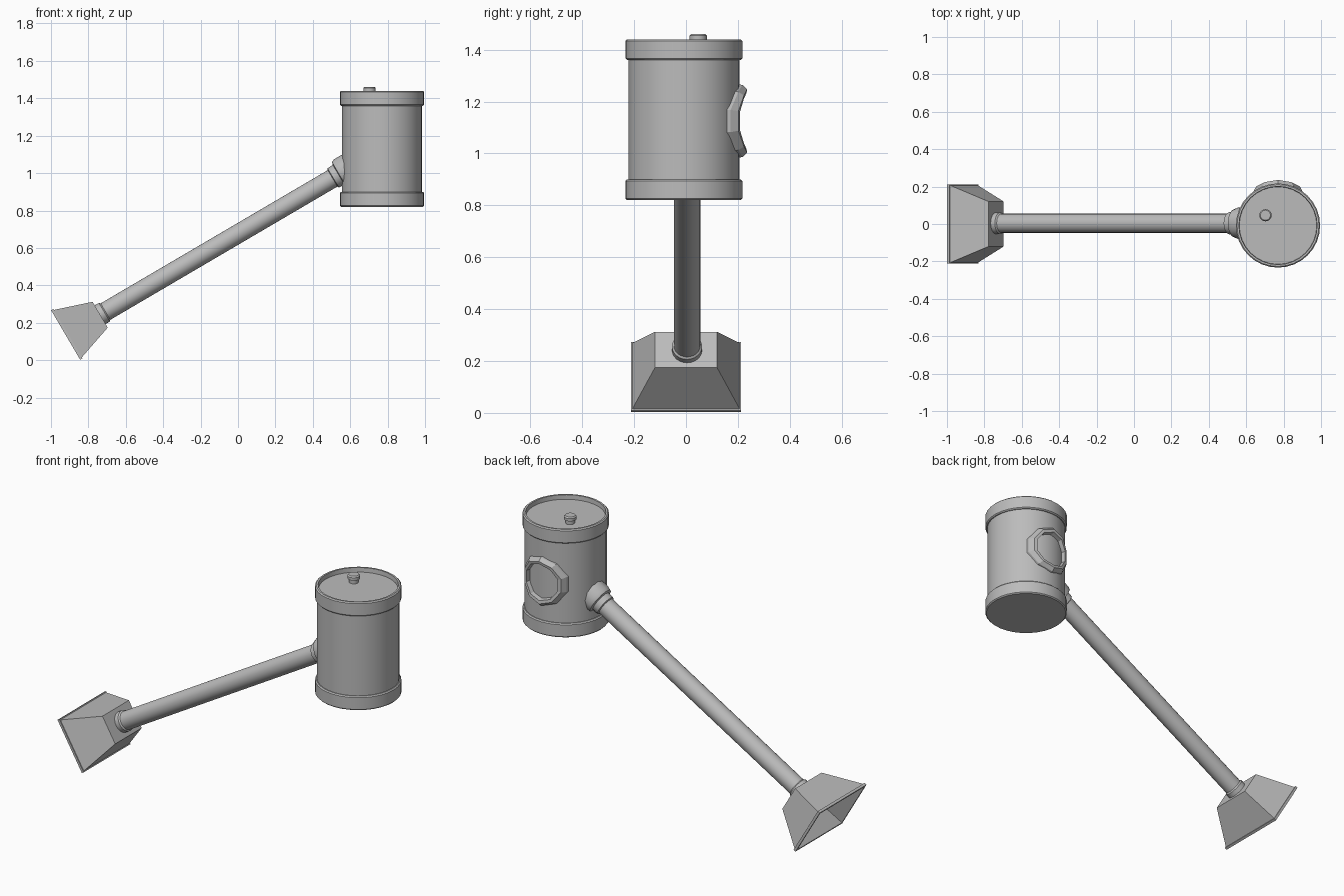
import bpy, bmesh, math
from mathutils import Matrix, Vector

if "Cube" in bpy.data.objects:
    bpy.data.objects.remove(bpy.data.objects["Cube"])

grey = bpy.data.materials.new("light grey metal")
grey.diffuse_color = (0.5, 0.5, 0.5, 1)
grey.use_nodes = True
grey.node_tree.nodes["Principled BSDF"].inputs["Base Color"].default_value = grey.diffuse_color


def add_object(name, bm, matrix=None, smooth=True):
    bmesh.ops.recalc_face_normals(bm, faces=bm.faces)
    mesh = bpy.data.meshes.new(name)
    bm.to_mesh(mesh)
    bm.free()
    ob = bpy.data.objects.new(name, mesh)
    bpy.context.collection.objects.link(ob)
    mesh.materials.append(grey)
    if matrix:
        ob.matrix_world = matrix
    if smooth:
        bpy.ops.object.select_all(action='DESELECT')
        ob.select_set(True)
        bpy.context.view_layer.objects.active = ob
        bpy.ops.object.shade_smooth_by_angle(angle=math.radians(32))
    return ob


def lathe(name, profile, sides, matrix):
    """Spin (radius, height) points around z and cap both ends."""
    bm = bmesh.new()
    rings = []
    for r, z in profile:
        rings.append([bm.verts.new((r * math.cos(2 * math.pi * i / sides),
                                    r * math.sin(2 * math.pi * i / sides), z))
                      for i in range(sides)])
    for a, b in zip(rings, rings[1:]):
        for i in range(sides):
            j = (i + 1) % sides
            bm.faces.new((a[i], a[j], b[j], b[i]))
    bm.faces.new(rings[0])
    bm.faces.new(rings[-1])
    return add_object(name, bm, matrix)


# Drum with two bands and a recessed lid
DX, DY, R = 0.77, -0.008, 0.214
drum = Matrix.Translation((DX, DY, 0))
lathe("drum", [(0.219, 0.82), (0.225, 0.826), (0.225, 0.894), (0.219, 0.90),
               (R, 0.90), (R, 1.36), (0.219, 1.36), (0.225, 1.366),
               (0.225, 1.434), (0.219, 1.44), (0.209, 1.44), (0.207, 1.415)],
      32, drum)

# Small filler cap on the lid
lathe("filler_cap", [(0.024, 1.41), (0.024, 1.438), (0.033, 1.438),
                     (0.033, 1.454), (0.027, 1.461)],
      16, Matrix.Translation((0.703, 0.047, 0)))

# Round port frame wrapped over the back of the drum
bm = bmesh.new()
N = 10
section = [(0.142, -0.012), (0.139, 0.012), (0.122, 0.03), (0.105, 0.026), (0.098, -0.012)]
rings = []
for i in range(N):
    t = 2 * math.pi * (i + 0.5) / N
    ring = []
    for r, lift in section:
        x, z = r * math.cos(t), r * math.sin(t)
        ring.append(bm.verts.new((DX + x, DY + math.sqrt(R * R - x * x) + lift, 1.125 + z)))
    rings.append(ring)
for i in range(N):
    a, b = rings[i], rings[(i + 1) % N]
    for k in range(len(section)):
        m = (k + 1) % len(section)
        bm.faces.new((a[k], a[m], b[m], b[k]))
add_object("port_frame", bm, smooth=False)

# Local frame of the slanted handle: z runs up the handle, y stays across
ang = math.radians(30.4)
axis = Vector((math.cos(ang), 0, math.sin(ang)))
up = Vector((-math.sin(ang), 0, math.cos(ang)))
side = Vector((0, 1, 0))
handle = Matrix((up, -side, axis)).transposed().to_4x4()
handle.translation = (-0.737, 0.004, 0.243)

# Pipe with a collar at each end
lathe("pipe", [(0.051, 0.0), (0.051, 1.5)], 24, handle)
lathe("lower_collar", [(0.058, -0.005), (0.058, 0.026), (0.05, 0.034)], 24, handle)
lathe("upper_collar", [(0.05, 1.44), (0.06, 1.445), (0.062, 1.478), (0.078, 1.482),
                       (0.084, 1.50), (0.084, 1.57)], 12, handle)

# Hollow rectangular hood: outside, rim, then inside walls
bm = bmesh.new()
levels = [(0.08, 0.12, 0.0), (0.147, 0.207, -0.2), (0.153, 0.212, -0.2),
          (0.153, 0.212, -0.214), (0.142, 0.202, -0.214), (0.072, 0.112, -0.01)]
rings = [[bm.verts.new((sx * h, sy * w, z)) for sx, sy in ((1, 1), (-1, 1), (-1, -1), (1, -1))]
         for h, w, z in levels]
for a, b in zip(rings, rings[1:]):
    for i in range(4):
        j = (i + 1) % 4
        bm.faces.new((a[i], a[j], b[j], b[i]))
bm.faces.new(rings[0])
bm.faces.new(rings[-1])
hood = handle.copy()
hood.translation = (-0.737, 0, 0.243)
add_object("hood", bm, hood, smooth=False)
